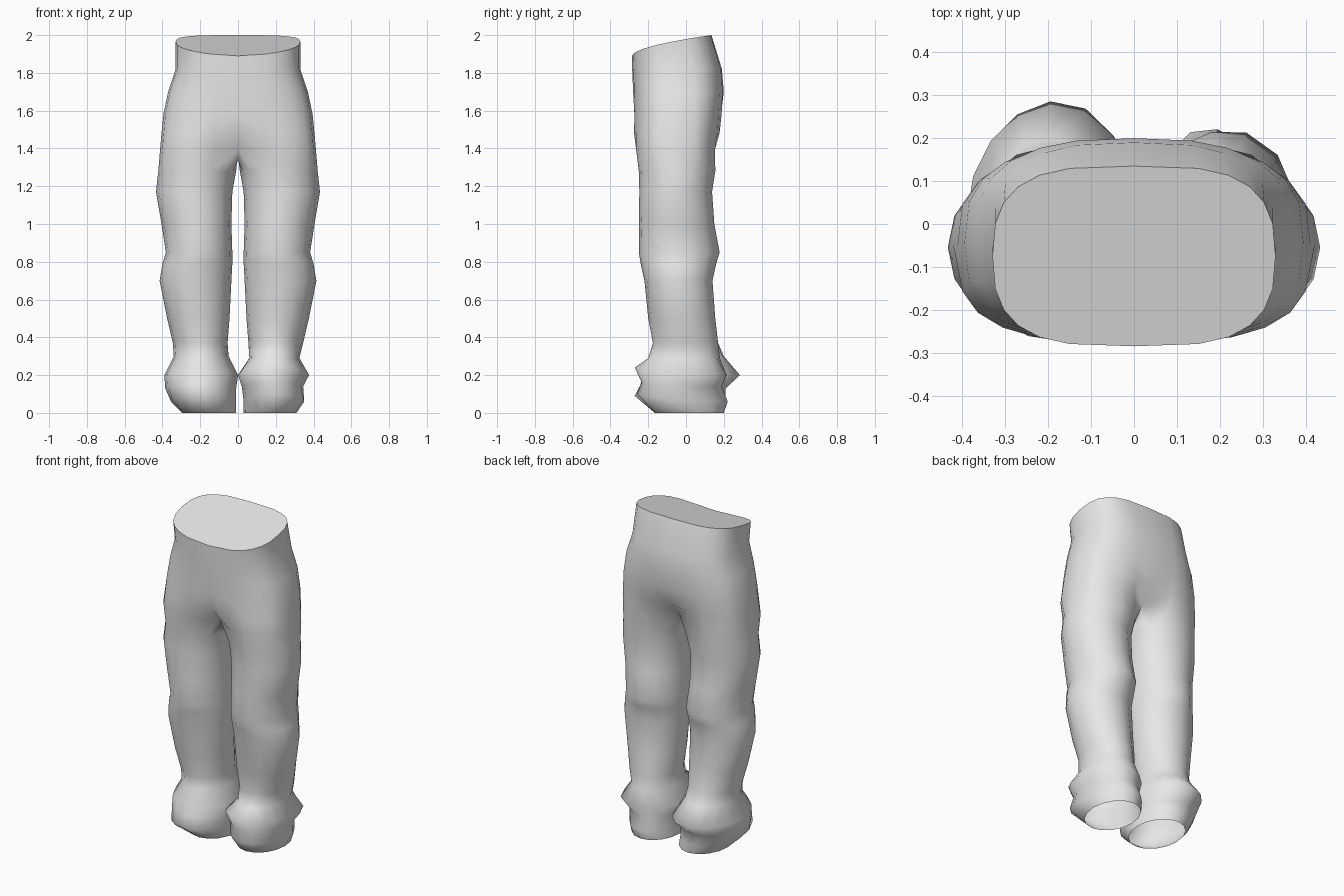
import bpy
import bmesh
from math import sin, cos, radians, copysign

default = bpy.data.objects.get("Cube")
if default:
    bpy.data.objects.remove(default)

OUTER = 13   # points running front to back round the outside of one leg
RING = 16    # points in a closed leg ring


def soft(value, power):
    """Signed power, squares off an ellipse."""
    return copysign(abs(value) ** power, value)


def hip_ring(z, width, front, back, x_power, y_power, cleft=0.0, rise=0.0):
    """Half ring of the hips, from front centre round to back centre."""
    mid, half = (front + back) / 2, (back - front) / 2
    points = []
    for k in range(OUTER):
        a = radians(-90 + 15 * k)
        x = 0.0 if k in (0, OUTER - 1) else width * soft(cos(a), x_power)
        y = mid + half * soft(sin(a), y_power) * (1 - cleft * (1 - x / width) ** 5)
        depth = max(0, y - front) / (back - front)
        points.append((x, y, z + rise * depth ** 0.55))
    return points


def leg_ring(z, inner, outer, front, back, lift=0.0, flare=0.0, turn=45):
    """Closed leg ring; lift raises the front, flare swells it towards turn."""
    cx, rx = (inner + outer) / 2, (outer - inner) / 2
    cy, ry = (front + back) / 2, (back - front) / 2
    points = []
    for k in range(RING):
        a = radians(-135 + 22.5 * k)
        r = 1 + flare * max(0, cos(a - radians(turn))) ** 3
        points.append((cx + rx * r * cos(a),
                       cy + ry * r * sin(a),
                       z + lift * max(0, -sin(a))))
    return points


hips = [
    hip_ring(1.89, 0.33, -0.285, 0.135, 0.58, 0.75, rise=0.11),
    hip_ring(1.82, 0.33, -0.285, 0.19, 0.66, 0.75),
    hip_ring(1.70, 0.37, -0.28, 0.2, 0.75, 0.7),
    hip_ring(1.58, 0.395, -0.28, 0.195, 0.8, 0.68, cleft=0.04),
    hip_ring(1.48, 0.405, -0.285, 0.188, 0.85, 0.64, cleft=0.15),
    hip_ring(1.40, 0.412, -0.285, 0.175, 0.86, 0.6, cleft=0.45),
]

# Crotch bridge between the front and back centre points, rising to the back
front_y, back_y = hips[-1][0][1], hips[-1][-1][1]
bridge = [(0, back_y + (front_y - back_y) * t, 1.39 - 0.07 * t)
          for t in (0.25, 0.5, 0.75)]
crotch = hips[-1] + bridge

leg = [
    leg_ring(1.28, 0.01, 0.422, -0.25, 0.155),
    leg_ring(1.17, 0.03, 0.434, -0.247, 0.138),
    leg_ring(1.0, 0.035, 0.405, -0.25, 0.15),
    leg_ring(0.85, 0.03, 0.382, -0.25, 0.178),
    leg_ring(0.79, 0.03, 0.4, -0.24, 0.16),
    leg_ring(0.7, 0.035, 0.415, -0.22, 0.14),
    leg_ring(0.5, 0.045, 0.375, -0.2, 0.155),
    leg_ring(0.37, 0.055, 0.345, -0.175, 0.17),
]

# Bunched cuffs, different on each side
left_cuff = [
    leg_ring(0.29, 0.06, 0.325, -0.2, 0.18),
    leg_ring(0.2, 0.0, 0.365, -0.27, 0.2, lift=0.04, flare=0.18),
    leg_ring(0.14, 0.02, 0.345, -0.235, 0.19, lift=0.02),
    leg_ring(0.06, 0.03, 0.36, -0.26, 0.235, lift=0.04, flare=-0.16),
    leg_ring(0.0, 0.03, 0.31, -0.165, 0.2),
]
right_cuff = [
    leg_ring(0.3, 0.05, 0.34, -0.18, 0.2),
    leg_ring(0.2, 0.0, 0.39, -0.235, 0.265, lift=0.02, flare=0.1, turn=110),
    leg_ring(0.13, 0.01, 0.385, -0.24, 0.21, lift=0.02),
    leg_ring(0.06, 0.01, 0.35, -0.265, 0.21, lift=0.03, flare=0.08, turn=-45),
    leg_ring(0.0, 0.012, 0.295, -0.165, 0.2),
]

bm = bmesh.new()


def loft(rings, side, closed):
    rows = [[bm.verts.new((side * x, y, z)) for x, y, z in r] for r in rings]
    for upper, lower in zip(rows, rows[1:]):
        n = len(upper)
        for k in range(n if closed else n - 1):
            j = (k + 1) % n
            bm.faces.new((upper[k], upper[j], lower[j], lower[k]))


for side, cuff in ((1, left_cuff), (-1, right_cuff)):
    loft(hips, side, False)
    loft([crotch] + leg + cuff, side, True)

bmesh.ops.remove_doubles(bm, verts=bm.verts[:], dist=0.0005)
for face in bm.faces:
    face.smooth = True
bmesh.ops.recalc_face_normals(bm, faces=bm.faces[:])

# Flat waist cap with a crisp rim; the hems stay open
rim = [e for e in bm.edges if e.is_boundary and e.verts[0].co.z > 1.8]
for face in bmesh.ops.holes_fill(bm, edges=rim, sides=0)["faces"]:
    face.smooth = False
    face.normal_update()
    if face.normal.z < 0:
        face.normal_flip()
for edge in rim:
    edge.smooth = False

mesh = bpy.data.meshes.new("trousers")
bm.to_mesh(mesh)
bm.free()
trousers = bpy.data.objects.new("trousers", mesh)
bpy.context.collection.objects.link(trousers)

cloth = bpy.data.materials.new("pale grey cloth")
cloth.use_nodes = True
colour = (0.8, 0.8, 0.8, 1)
cloth.diffuse_color = colour
cloth.node_tree.nodes["Principled BSDF"].inputs["Base Color"].default_value = colour
mesh.materials.append(cloth)
